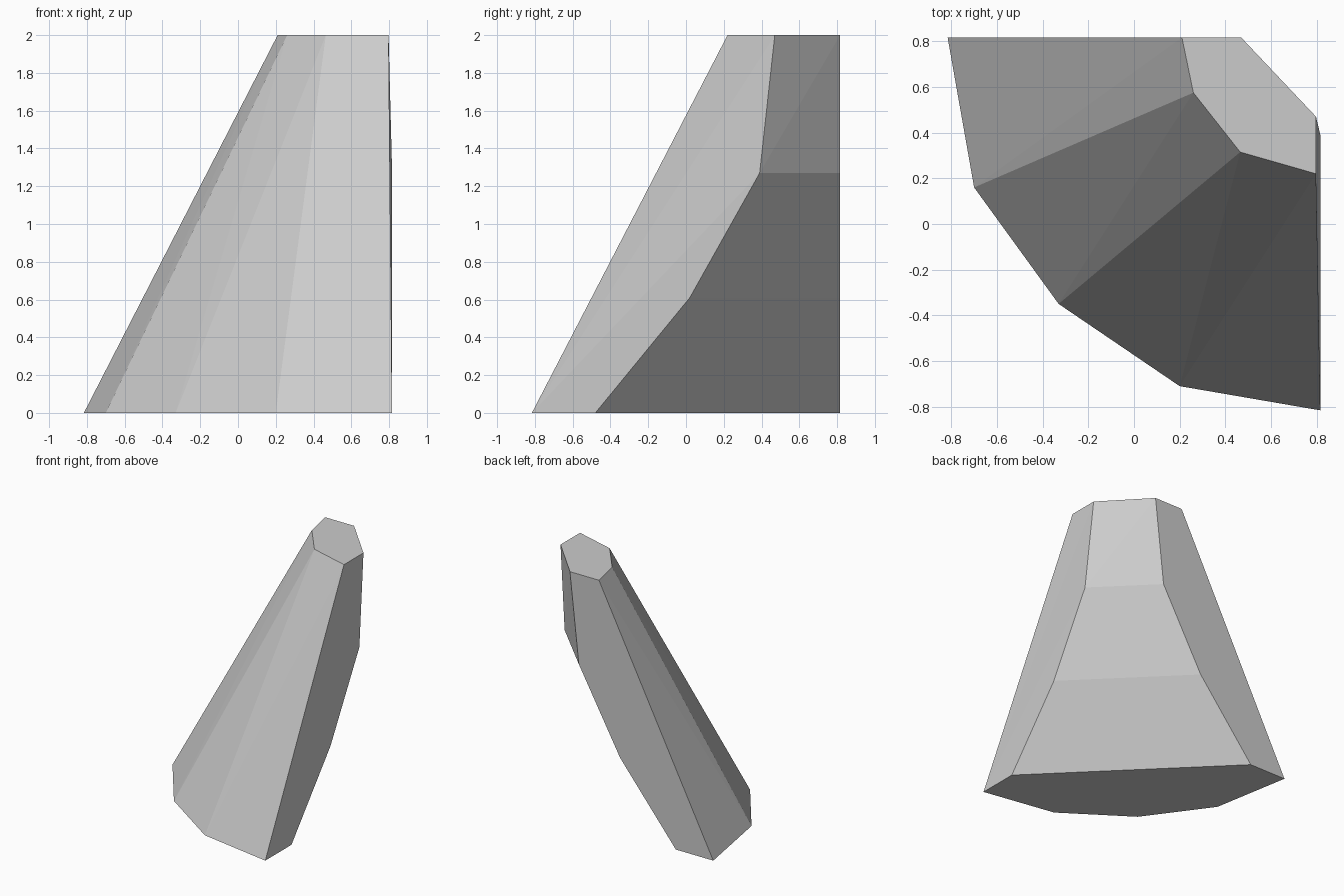
import bpy
import bmesh

cube = bpy.data.objects.get("Cube")
if cube:
    bpy.data.objects.remove(cube, do_unlink=True)

# One plain grey for the whole block
GREY = (0.6, 0.6, 0.6, 1.0)
mat = bpy.data.materials.new("light grey")
mat.use_nodes = True
mat.diffuse_color = GREY
bsdf = next(n for n in mat.node_tree.nodes if n.type == 'BSDF_PRINCIPLED')
bsdf.inputs["Base Color"].default_value = GREY
bsdf.inputs["Roughness"].default_value = 0.8

W = 0.816  # half width of the block

bm = bmesh.new()


def ring(points, z):
    return [bm.verts.new((x, y, z)) for x, y in points]


# Rounded outer rim at the foot and at the top, from back wall to side wall
foot = ring([(-W, W), (-0.70, 0.16), (-0.33, -0.35), (0.20, -0.71), (W, -W)], 0)
top = ring([(0.21, W), (0.26, 0.575), (0.465, 0.315), (0.797, 0.22)], 2)

# Curved inner corner: matching edges running up the side wall and the back wall
heights = [(-0.48, 0), (0.02, 0.61), (0.39, 1.27)]
side = [bm.verts.new((W, t, z)) for t, z in heights]
back = [bm.verts.new((t, W, z)) for t, z in heights]
side.append(bm.verts.new((0.797, 0.47, 2)))
back.append(bm.verts.new((0.47, W, 2)))

# Sloping outer facets
for i in range(2):
    bm.faces.new((foot[i], foot[i + 1], top[i]))
    bm.faces.new((foot[i + 1], top[i + 1], top[i]))
bm.faces.new((foot[2], foot[3], top[2]))
bm.faces.new((foot[3], top[3], top[2]))
bm.faces.new((foot[3], foot[4], top[3]))

# Inner corner strip, its top panel slightly twisted
for i in range(2):
    bm.faces.new((side[i], back[i], back[i + 1], side[i + 1]))
bm.faces.new((side[2], back[2], back[3]))
bm.faces.new((side[2], back[3], side[3]))

# Flat back wall and slightly leaning side wall
bm.faces.new([foot[0], top[0]] + back[::-1])
bm.faces.new([foot[4]] + side[:3])
bm.faces.new((foot[4], side[2], side[3]))
bm.faces.new((foot[4], side[3], top[3]))

# Foot and top caps
bm.faces.new(foot + [side[0], back[0]])
bm.faces.new(top + [side[3], back[3]])

bmesh.ops.recalc_face_normals(bm, faces=bm.faces)
mesh = bpy.data.meshes.new("tapered_corner_block")
bm.to_mesh(mesh)
bm.free()
mesh.materials.append(mat)
block = bpy.data.objects.new("tapered_corner_block", mesh)
bpy.context.collection.objects.link(block)
